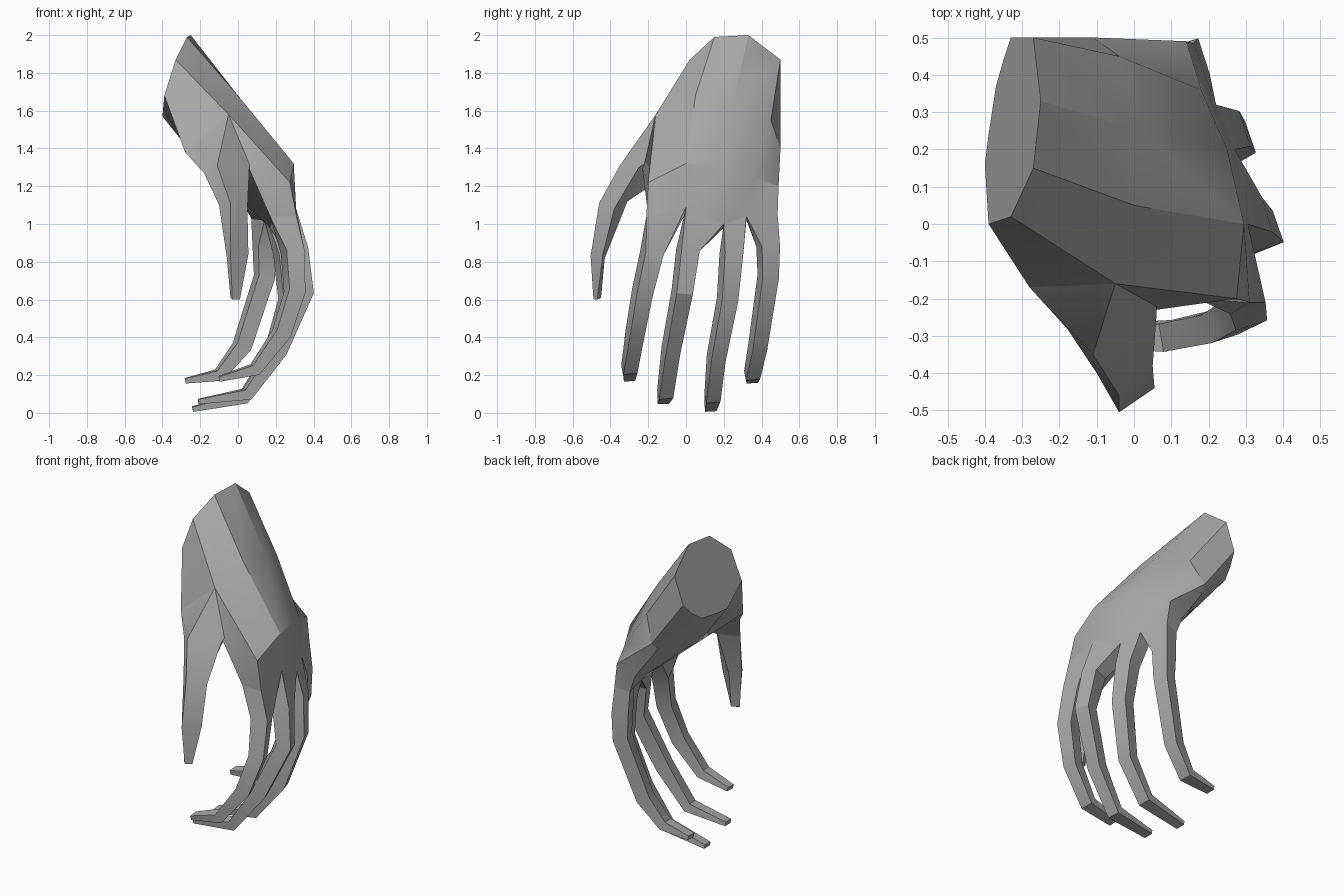
import bpy
import bmesh
from math import radians, sin, cos
from mathutils import Vector

default_cube = bpy.data.objects.get("Cube")
if default_cube:
    bpy.data.objects.remove(default_cube, do_unlink=True)

# One plain grey for the whole hand
GREY = (0.4, 0.4, 0.4, 1)
skin = bpy.data.materials.new("plain grey")
skin.use_nodes = True
skin.diffuse_color = GREY
skin.node_tree.nodes["Principled BSDF"].inputs["Base Color"].default_value = GREY


def loft(name, rings):
    """Bridge a series of equal-sized rings and close the last, visible end."""
    bm = bmesh.new()
    loops = [[bm.verts.new(point) for point in ring] for ring in rings]
    for lower, upper in zip(loops, loops[1:]):
        for i in range(len(lower)):
            j = (i + 1) % len(lower)
            bm.faces.new((lower[i], lower[j], upper[j], upper[i]))
    bm.faces.new(loops[-1])
    bmesh.ops.recalc_face_normals(bm, faces=bm.faces)
    mesh = bpy.data.meshes.new(name)
    bm.to_mesh(mesh)
    bm.free()
    mesh.materials.append(skin)
    obj = bpy.data.objects.new(name, mesh)
    bpy.context.collection.objects.link(obj)
    bpy.ops.object.select_all(action="DESELECT")
    obj.select_set(True)
    bpy.context.view_layer.objects.active = obj
    bpy.ops.object.shade_smooth_by_angle(angle=radians(25))


def finger(name, root, path, widths, depths, twist):
    """Four-sided tapering tube from a root opening along a centre line."""
    centres = [Vector(point) for point in path]
    side = Vector((sin(radians(twist)), -cos(radians(twist)), 0))
    rings = [root]
    for i, centre in enumerate(centres):
        before = centres[max(i - 1, 0)]
        after = centres[min(i + 1, len(centres) - 1)]
        along = (after - before).normalized()
        across = (side - along * side.dot(along)).normalized()
        inward = along.cross(across)
        w, d = across * widths[i], inward * depths[i]
        rings.append([centre + w + d, centre - w + d, centre - w - d, centre + w - d])
    loft(name, rings)


# Webs between the fingers, on the back and on the palm side, index to little
back_webs = [(.31, -.21, 1.04), (.305, 0, 1.09), (.27, .2, 1), (.22, .32, 1.04), (.16, .485, 1.05)]
palm_webs = [(.17, -.2, 1.04), (.2, 0, 1.06), (.17, .2, .98), (.14, .32, 1.02), (.07, .46, 1.03)]

# Palm: rings run along the back of the hand, then return along the palm side
knuckles = [(.275, -.2, 1.22), (.295, 0, 1.32), (.25, .2, 1.31), (.18, .36, 1.25), (.14, .49, 1.2),
            (.03, .47, 1.14), (.02, .34, 1.12), (.03, .2, 1.11), (.05, .05, 1.13), (.06, -.23, 1.29)]
middle = [(-.05, -.16, 1.58), (0, .05, 1.68), (.02, .25, 1.65), (-.04, .45, 1.55), (-.11, .5, 1.4),
          (-.12, .45, 1.35), (-.14, .37, 1.31), (-.16, .2, 1.28), (-.17, .1, 1.28), (-.28, -.17, 1.38)]
wrist = [(-.33, .02, 1.87), (-.27, .15, 1.99), (-.25, .33, 2), (-.27, .5, 1.87), (-.33, .5, 1.7),
         (-.35, .44, 1.63), (-.37, .37, 1.58), (-.39, .24, 1.57), (-.4, .16, 1.57), (-.39, 0, 1.68)]
loft("palm", [back_webs + palm_webs[::-1], knuckles, middle, wrist])

# Thumb: grows from the side of the palm and hangs down
thumb_root = [(-.28, -.17, 1.38), (-.05, -.16, 1.58), (.06, -.2, 1.33), (-.1, -.05, 1.29)]
thumb_base = [(-.18, -.28, 1.27), (-.11, -.35, 1.31), (.06, -.25, 1.3), (0, -.22, 1.18)]
thumb_joint = [(-.1, -.4, 1.1), (-.04, -.46, 1.11), (.05, -.38, 1.08), (0, -.31, 1.12)]
thumb_end = [(-.06, -.47, .83), (-.04, -.505, .83), (.055, -.44, .84), (0, -.43, .82)]
thumb_tip = [(-.04, -.48, .61), (-.03, -.49, .6), (.01, -.47, .6), (0, -.45, .61)]
loft("thumb", [thumb_root, thumb_base, thumb_joint, thumb_end, thumb_tip])

# Fingers: shared taper, each with its own curled centre line
WIDTHS = [.05, .045, .04, .038, .03]
DEPTHS = [.05, .045, .042, .03, .013]
PATHS = {
    "index_finger": [(.29, -.18, .85), (.3, -.23, .64), (.23, -.27, .42),
                     (.09, -.3, .23), (-.1, -.3, .18)],
    "middle_finger": [(.31, .01, .86), (.345, -.02, .64), (.21, -.08, .33),
                      (.05, -.11, .1), (-.21, -.12, .06)],
    "ring_finger": [(.25, .24, .84), (.27, .22, .6), (.18, .16, .29),
                    (.03, .14, .08), (-.24, .13, .02)],
    "little_finger": [(.14, .435, .88), (.14, .435, .72), (.02, .38, .35),
                      (-.1, .35, .2), (-.28, .35, .17)],
}
for i, (finger_name, centre_line) in enumerate(PATHS.items()):
    opening = [palm_webs[i], palm_webs[i + 1], back_webs[i + 1], back_webs[i]]
    finger(finger_name, opening, centre_line, WIDTHS, DEPTHS, 18)
